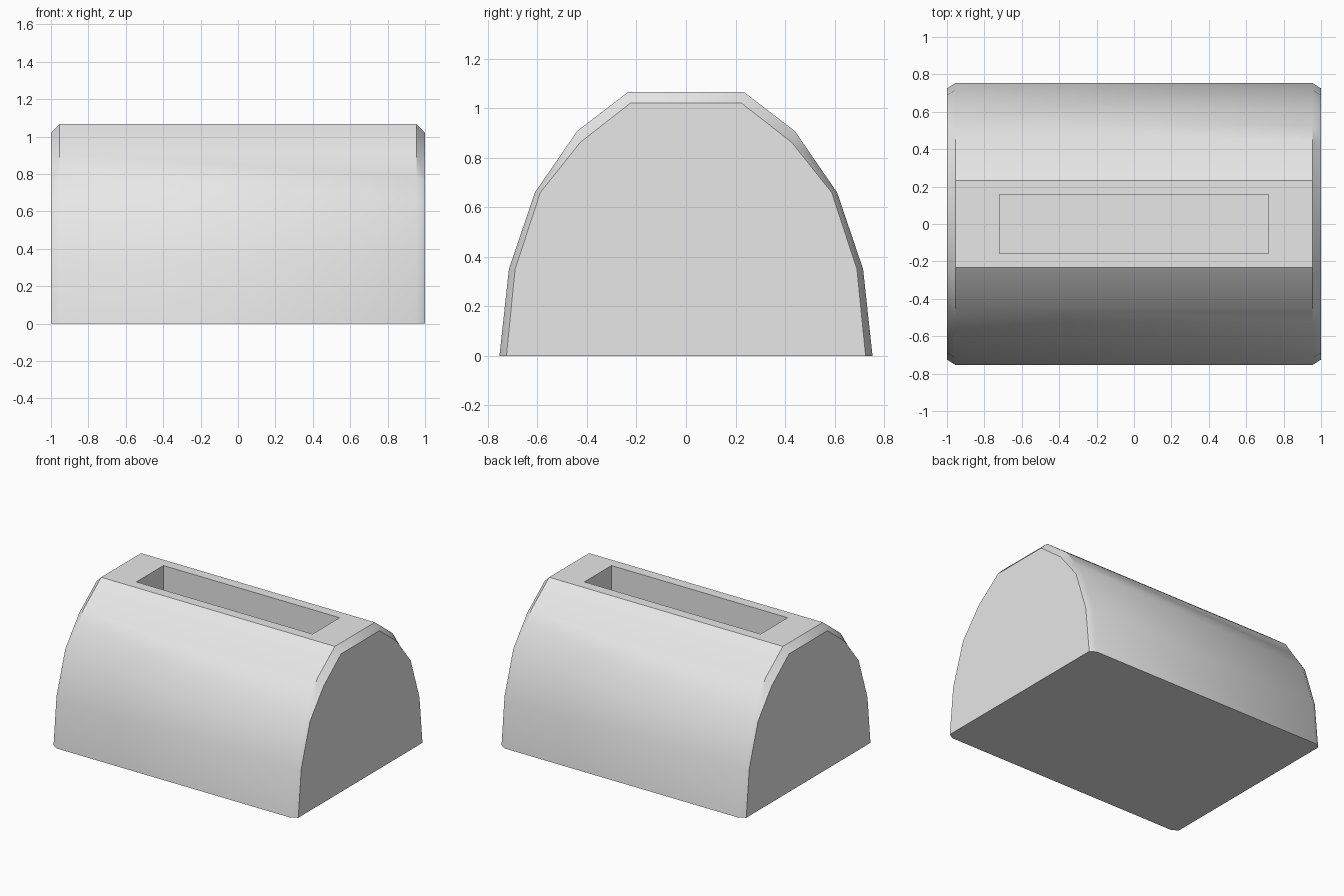
import bpy
import bmesh
import math

default = bpy.data.objects.get("Cube")
if default:
    bpy.data.objects.remove(default, do_unlink=True)

# Single light grey material
grey = bpy.data.materials.new("light grey")
grey.use_nodes = True
colour = (0.8, 0.8, 0.8, 1)
grey.diffuse_color = colour
grey.node_tree.nodes["Principled BSDF"].inputs["Base Color"].default_value = colour

# Half profiles (y, z): full arch, and the smaller arch of the end caps
ARCH = [(0.753, 0), (0.715, 0.35), (0.61, 0.66), (0.525, 0.783), (0.44, 0.907), (0.233, 1.066)]
CAP = [(0.725, 0), (0.69, 0.35), (0.588, 0.66), (0.508, 0.76), (0.427, 0.862), (0.225, 1.02)]
SLOT_X, SLOT_Y, SLOT_FLOOR = 0.72, 0.158, 0.35

bm = bmesh.new()


def section(x, half):
    """Mirror a half profile into a ring of vertices at x."""
    outline = half + [(-y, z) for y, z in reversed(half)]
    return [bm.verts.new((x, y, z)) for y, z in outline]


# Arched shell with chamfered ends
rings = [section(-1, CAP), section(-0.955, ARCH), section(0.955, ARCH), section(1, CAP)]
count = len(rings[0])
for a, b in zip(rings, rings[1:]):
    for i in range(count):
        j = (i + 1) % count
        bm.faces.new((a[i], a[j], b[j], b[i]))
bm.faces.new(rings[0])
bm.faces.new(rings[-1])
bmesh.ops.recalc_face_normals(bm, faces=bm.faces[:])

# Long slot sunk into the flat top: rim first, then floor
top = max(bm.faces, key=lambda f: f.calc_center_median().z)
for z in (ARCH[-1][1], SLOT_FLOOR):
    bmesh.ops.inset_individual(bm, faces=[top], thickness=0.05)
    for v in top.verts:
        v.co = (math.copysign(SLOT_X, v.co.x), math.copysign(SLOT_Y, v.co.y), z)

mesh = bpy.data.meshes.new("slotted_body")
bm.to_mesh(mesh)
bm.free()
mesh.materials.append(grey)
body = bpy.data.objects.new("slotted_body", mesh)
bpy.context.collection.objects.link(body)

# Smooth arch, sharp rims
bpy.ops.object.select_all(action='DESELECT')
body.select_set(True)
bpy.context.view_layer.objects.active = body
bpy.ops.object.shade_smooth_by_angle(angle=math.radians(32))
